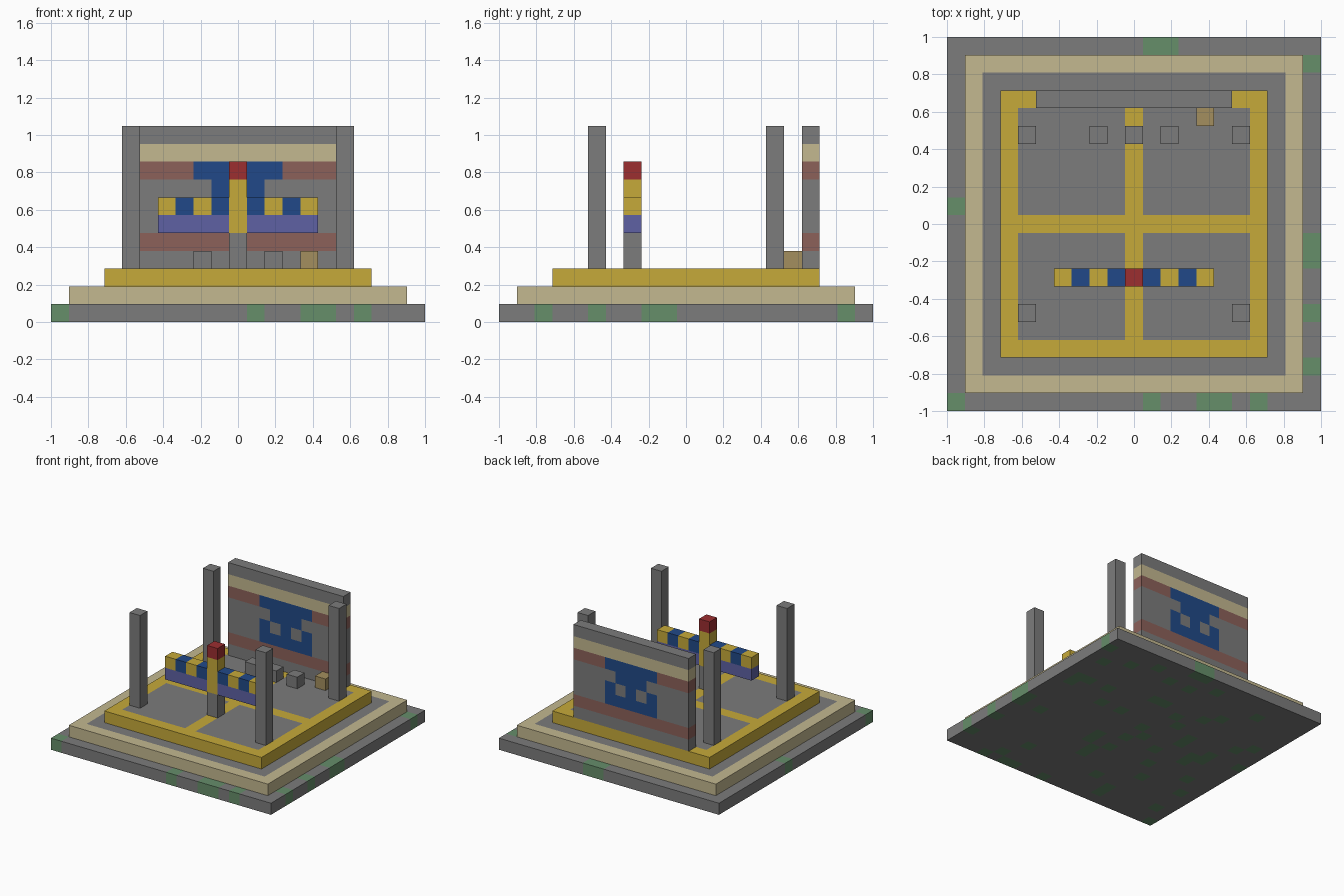
import bpy
import bmesh
import random
from mathutils import Vector

if "Cube" in bpy.data.objects:
    bpy.data.objects.remove(bpy.data.objects["Cube"])

U = 2 / 21  # size of one block


def linear(c):
    c /= 255
    return c / 12.92 if c <= 0.04045 else ((c + 0.055) / 1.055) ** 2.4


def material(name, r, g, b):
    m = bpy.data.materials.new(name)
    col = (linear(r), linear(g), linear(b), 1)
    m.diffuse_color = col
    m.use_nodes = True
    m.node_tree.nodes["Principled BSDF"].inputs["Base Color"].default_value = col
    return m


MATS = {
    "stone": material("stone", 124, 124, 124),
    "moss": material("moss", 102, 142, 106),
    "sand": material("sand", 195, 184, 144),
    "gold": material("gold", 198, 170, 58),
    "blue": material("blue", 33, 73, 136),
    "red": material("red", 156, 46, 48),
    "rust": material("rust", 140, 97, 90),
    "purple": material("purple", 95, 97, 164),
    "brown": material("brown", 164, 143, 94),
}


def block(name, low, size, rule):
    """Box on the block grid; rule is a colour name or a function
    (x, y, z, normal) -> colour name, called for each block face."""
    low, size = Vector(low), Vector(size)
    bm = bmesh.new()
    bmesh.ops.create_cube(bm, size=1)
    for v in bm.verts:
        v.co = low + Vector((v.co[a] + 0.5) * size[a] for a in range(3))
    names = [rule]
    if callable(rule):
        # cut along every block boundary
        for a in range(3):
            axis = Vector((a == 0, a == 1, a == 2))
            for i in range(1, int(size[a])):
                bmesh.ops.bisect_plane(
                    bm, geom=bm.verts[:] + bm.edges[:] + bm.faces[:],
                    plane_co=axis * (low[a] + i), plane_no=axis)
        names = []
        bm.normal_update()
        for f in bm.faces:
            c = f.calc_center_median() - f.normal * 0.5
            cell = [round(c.x), round(c.y), round(c.z - 0.5)]
            colour = rule(*cell, f.normal)
            if colour not in names:
                names.append(colour)
            f.material_index = names.index(colour)
    for v in bm.verts:
        v.co *= U
    mesh = bpy.data.meshes.new(name)
    bm.to_mesh(mesh)
    bm.free()
    for n in names:
        mesh.materials.append(MATS[n])
    ob = bpy.data.objects.new(name, mesh)
    bpy.context.collection.objects.link(ob)
    return ob


def cubes(name, x, y, z, height, rule):
    """Column of blocks centred on grid cell x, y, standing on layer z."""
    return block(name, (x - 0.5, y - 0.5, z), (1, 1, height), rule)


# Foundation slab with mossy blocks on its rim and scattered underneath
random.seed(4)
moss = {(x, -10) for x in (-10, 1, 4, 5, 7)}
moss |= {(10, y) for y in (-8, -5, -2, -1, 9)}
moss |= {(1, 10), (2, 10), (-10, 1)}
moss |= {(x, y) for x in range(-9, 10) for y in range(-9, 10)
         if random.random() < 0.12}
block("foundation", (-10.5, -10.5, 0), (21, 21, 1),
      lambda x, y, z, n: "moss" if (x, y) in moss else "stone")


# Sand step with a stone floor inside its border
def step_colour(x, y, z, n):
    return "stone" if n.z > 0.5 and max(abs(x), abs(y)) < 9 else "sand"


block("sand_step", (-9.5, -9.5, 1), (19, 19, 1), step_colour)


# Gold platform with four stone panels
def platform_colour(x, y, z, n):
    panel = x and y and max(abs(x), abs(y)) < 7
    return "stone" if n.z > 0.5 and panel else "gold"


block("gold_platform", (-7.5, -7.5, 2), (15, 15, 1), platform_colour)

# Back wall with coloured courses and a blue emblem on both sides
COURSES = {4: "rust", 8: "rust", 9: "sand"}
EMBLEM = {8: (0, 1, 2), 7: (0, 1), 6: (0, 2), 5: (0, 1, 2)}


def wall_colour(x, y, z, n):
    if abs(x) in EMBLEM.get(z, ()):
        return "blue"
    return COURSES.get(z, "stone")


block("back_wall", (-5.5, 6.5, 3), (11, 1, 8), wall_colour)

# Corner pillars
for side, x in (("right", -6), ("left", 6)):
    for end, y in (("front", -5), ("back", 5)):
        cubes(f"{end}_{side}_pillar", x, y, 3, 8, "stone")

# Seats and crate in front of the wall
for side, x in (("right", -2), ("middle", 0), ("left", 2)):
    cubes(f"{side}_seat", x, 5, 3, 1, "stone")
cubes("crate", 4, 6, 3, 1, "brown")

# Central post with its striped arms
POST = {3: "stone", 4: "stone", 8: "red"}
cubes("post", 0, -3, 3, 6, lambda x, y, z, n: POST.get(z, "gold"))


def arm_colour(x, y, z, n):
    if z == 5:
        return "purple"
    return "blue" if x % 2 else "gold"


for side, x in (("right", -4.5), ("left", 0.5)):
    block(f"{side}_arm", (x, -3.5, 5), (4, 1, 2), arm_colour)
